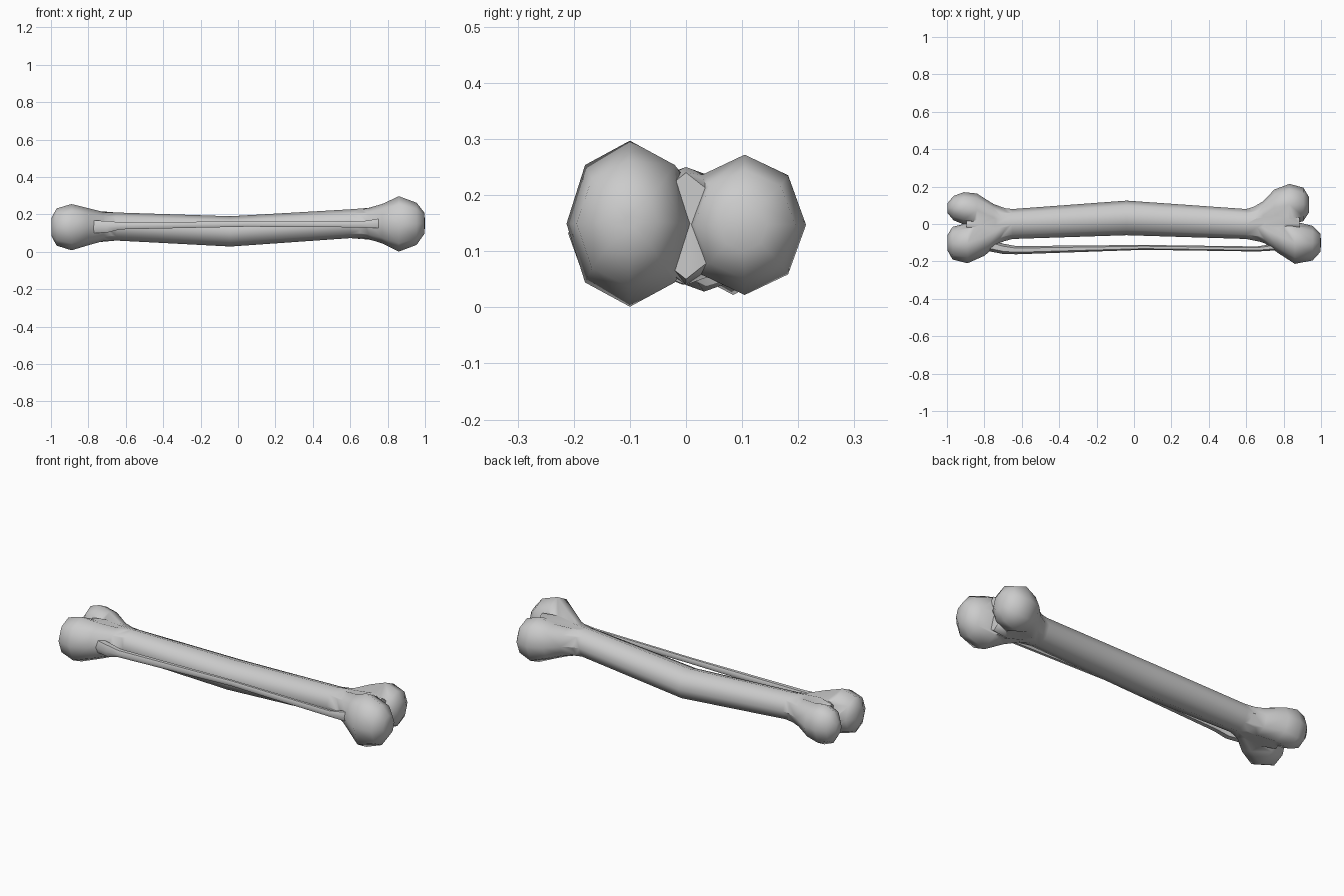
import bpy, bmesh, math


def tube(name, sections, sides=8):
    """Loft elliptical rings; each section is (x, y_min, y_max, z_min, z_max)."""
    bm = bmesh.new()
    rings = []
    for x, y0, y1, z0, z1 in sections:
        ring = []
        for i in range(sides):
            a = 2 * math.pi * i / sides
            ring.append(bm.verts.new((x, (y0 + y1) / 2 + (y1 - y0) / 2 * math.cos(a),
                                      (z0 + z1) / 2 + (z1 - z0) / 2 * math.sin(a))))
        rings.append(ring)
    for a, b in zip(rings, rings[1:]):
        for i in range(sides):
            j = (i + 1) % sides
            bm.faces.new((a[i], a[j], b[j], b[i]))
    bm.faces.new(rings[0])
    bm.faces.new(rings[-1])
    bmesh.ops.recalc_face_normals(bm, faces=bm.faces)
    me = bpy.data.meshes.new(name)
    bm.to_mesh(me)
    bm.free()
    ob = bpy.data.objects.new(name, me)
    bpy.context.collection.objects.link(ob)
    return ob


def activate(ob):
    bpy.ops.object.select_all(action='DESELECT')
    ob.select_set(True)
    bpy.context.view_layer.objects.active = ob


# Main shaft, bowed backwards and ending in the fork between the knobs
shaft = tube("main_bone", [
    (-0.895, -0.04, 0.04, 0.05, 0.21), (-0.82, -0.10, 0.09, 0.04, 0.225),
    (-0.74, -0.105, 0.09, 0.052, 0.217), (-0.65, -0.08, 0.08, 0.06, 0.21),
    (-0.04, -0.06, 0.125, 0.028, 0.19), (0.60, -0.08, 0.08, 0.073, 0.227),
    (0.70, -0.10, 0.11, 0.065, 0.235), (0.80, -0.12, 0.12, 0.04, 0.25),
    (0.885, -0.05, 0.05, 0.05, 0.24)])

# Four rounded joint knobs
knobs = {
    "right_front_knob": [
        (0.62, -0.075, 0.055, 0.085, 0.215), (0.70, -0.104, 0.05, 0.067, 0.235),
        (0.77, -0.155, 0.03, 0.045, 0.255), (0.86, -0.213, 0.013, 0.001, 0.297),
        (0.955, -0.195, -0.01, 0.037, 0.262), (0.996, -0.15, -0.05, 0.095, 0.21),
        (1.0, -0.11, -0.09, 0.14, 0.165)],
    "right_back_knob": [
        (0.61, -0.05, 0.075, 0.085, 0.215), (0.69, -0.03, 0.121, 0.07, 0.228),
        (0.75, -0.01, 0.184, 0.055, 0.247), (0.83, -0.005, 0.214, 0.022, 0.272),
        (0.905, 0.015, 0.195, 0.05, 0.245), (0.935, 0.06, 0.145, 0.10, 0.195)],
    "left_front_knob": [
        (-0.65, -0.075, 0.05, 0.07, 0.20), (-0.72, -0.102, 0.045, 0.057, 0.213),
        (-0.80, -0.17, 0.025, 0.035, 0.233), (-0.89, -0.21, 0.005, 0.008, 0.255),
        (-0.97, -0.19, -0.015, 0.033, 0.232), (-0.998, -0.14, -0.06, 0.085, 0.18)],
    "left_back_knob": [
        (-0.66, -0.05, 0.075, 0.07, 0.20), (-0.75, -0.04, 0.106, 0.058, 0.21),
        (-0.84, -0.015, 0.163, 0.04, 0.23), (-0.91, -0.002, 0.17, 0.022, 0.245),
        (-0.965, 0.02, 0.15, 0.045, 0.225), (-0.998, 0.06, 0.11, 0.10, 0.17)],
}

# Merge the knobs into the shaft
for name, sections in knobs.items():
    knob = tube(name, sections)
    mod = shaft.modifiers.new(name, 'BOOLEAN')
    mod.operation = 'UNION'
    mod.solver = 'EXACT'
    mod.object = knob
    activate(shaft)
    bpy.ops.object.modifier_apply(modifier=name)
    bpy.data.objects.remove(knob, do_unlink=True)

# Slender companion bone running along the front
thin = tube("thin_side_bone", [
    (-0.78, -0.145, -0.08, 0.095, 0.172), (-0.70, -0.16, -0.105, 0.098, 0.17),
    (-0.63, -0.162, -0.118, 0.117, 0.16), (0.05, -0.138, -0.112, 0.132, 0.165),
    (0.66, -0.147, -0.12, 0.128, 0.165), (0.78, -0.14, -0.10, 0.12, 0.185)], sides=6)

for ob in (shaft, thin):
    activate(ob)
    bpy.ops.object.shade_smooth_by_angle(angle=math.radians(60))
